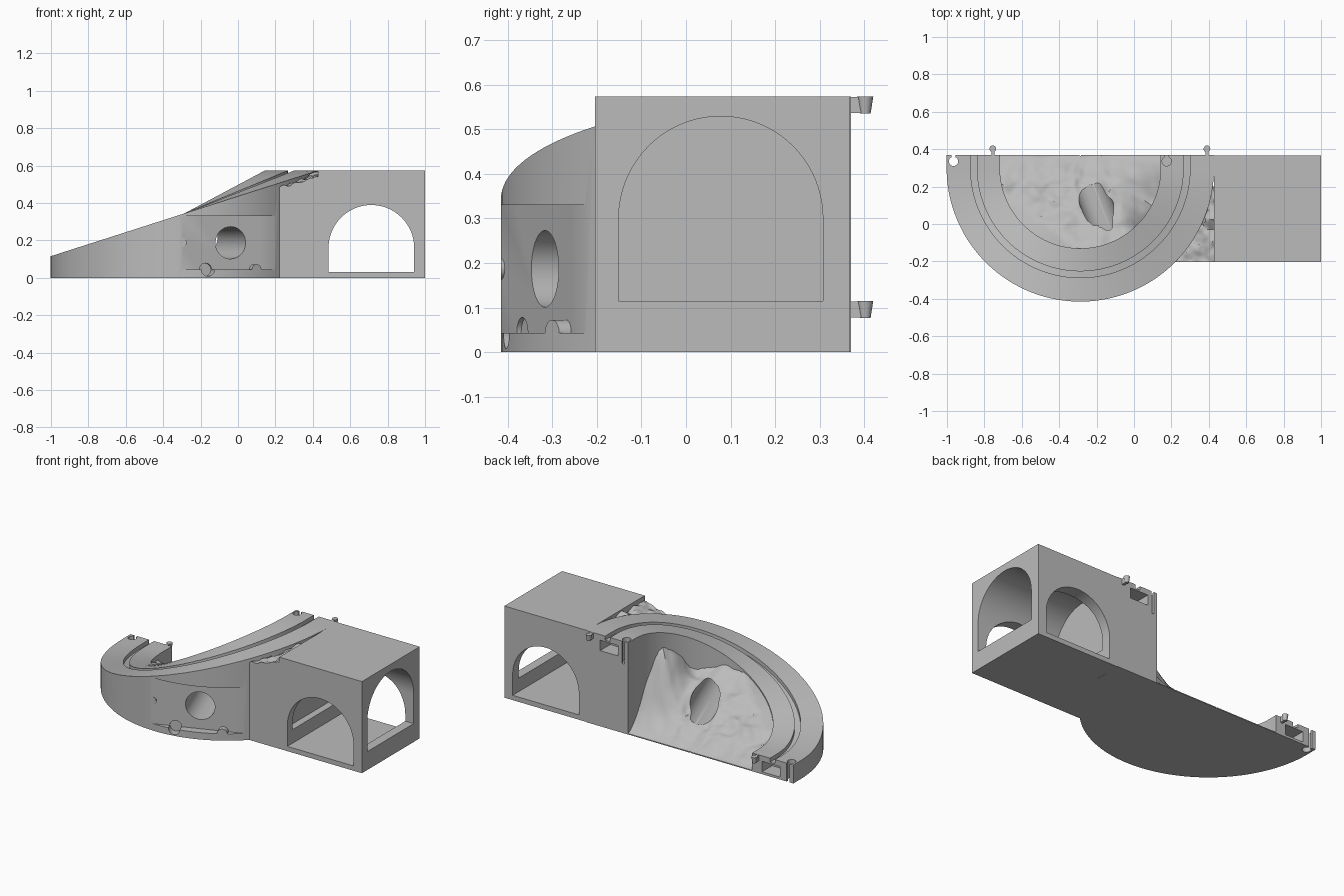
import bpy, bmesh
from math import sin, cos, pi, hypot, exp, atan2
from mathutils import Vector, Matrix, noise

cube = bpy.data.objects.get("Cube")
if cube:
    bpy.data.objects.remove(cube)

grey = bpy.data.materials.new("plain_grey")
grey.use_nodes = True
grey.diffuse_color = (0.5, 0.5, 0.5, 1)
grey.node_tree.nodes["Principled BSDF"].inputs["Base Color"].default_value = (0.5, 0.5, 0.5, 1)

CX, CY, BACK = -0.287, 0.30, 0.37      # bend centre and straight back edge
R_OUT, R_IN = 0.715, 0.43
HIGH, LOW = 0.573, 0.115


def finish(name, bm):
    bmesh.ops.recalc_face_normals(bm, faces=bm.faces[:])
    mesh = bpy.data.meshes.new(name)
    bm.to_mesh(mesh)
    bm.free()
    obj = bpy.data.objects.new(name, mesh)
    bpy.context.collection.objects.link(obj)
    mesh.materials.append(grey)
    return obj


def box(name, lo, hi, frame=None):
    bm = bmesh.new()
    lo, hi = Vector(lo), Vector(hi)
    bmesh.ops.create_cube(bm, size=1)
    for v in bm.verts:
        v.co = Vector([l + (h - l) * (c + 0.5) for l, h, c in zip(lo, hi, v.co)])
    if frame:
        bm.transform(frame)
    return finish(name, bm)


def rod(name, centre, axis, length, r1, r2=None, n=32):
    bm = bmesh.new()
    bmesh.ops.create_cone(bm, cap_ends=True, segments=n, radius1=r1,
                          radius2=r2 or r1, depth=length)
    turn = Vector((0, 0, 1)).rotation_difference(Vector(axis)).to_matrix().to_4x4()
    bm.transform(Matrix.Translation(centre) @ turn)
    return finish(name, bm)


def arch(name, centre, half, z0, spring, start, end, along_x):
    # Round-topped tunnel prism
    pts = [(-half, z0), (half, z0)]
    pts += [(half * cos(pi * i / 40), spring + half * sin(pi * i / 40)) for i in range(41)]
    bm = bmesh.new()
    place = (lambda a, z: (start, centre + a, z)) if along_x else (lambda a, z: (centre + a, start, z))
    face = bm.faces.new([bm.verts.new(place(a, z)) for a, z in pts])
    res = bmesh.ops.extrude_face_region(bm, geom=[face], use_keep_orig=True)
    shift = Vector((end - start, 0, 0) if along_x else (0, end - start, 0))
    for v in res["geom"]:
        if isinstance(v, bmesh.types.BMVert):
            v.co += shift
    return finish(name, bm)


def ground(name, nu, nv, point):
    # Height-field patch closed down to z = 0
    bm = bmesh.new()
    rows = [[bm.verts.new(point(i / nu, j / nv)) for j in range(nv + 1)] for i in range(nu + 1)]
    for a, b in zip(rows, rows[1:]):
        for j in range(nv):
            bm.faces.new((a[j], a[j + 1], b[j + 1], b[j]))
    res = bmesh.ops.extrude_face_region(bm, geom=bm.faces[:], use_keep_orig=True)
    for v in res["geom"]:
        if isinstance(v, bmesh.types.BMVert):
            v.co.z = 0
    return finish(name, bm)


def cut(obj, *cutters):
    for c in cutters:
        mod = obj.modifiers.new("cut", 'BOOLEAN')
        mod.operation, mod.solver, mod.object = 'DIFFERENCE', 'EXACT', c
        bpy.context.view_layer.objects.active = obj
        bpy.ops.object.modifier_apply(modifier=mod.name)


def discard(*objs):
    for o in objs:
        bpy.data.objects.remove(o)


def ramp_top(x, y):
    a = atan2(max(CY - y, 0), x - CX)
    return (HIGH + LOW) / 2 + (HIGH - LOW) / 2 * cos(a)


# Curved ramp with a running groove
STEPS, GROOVE = 72, (0.553, 0.587, 0.025)
bm = bmesh.new()
stations = [(0, BACK)] + [(pi * i / STEPS, CY) for i in range(STEPS + 1)] + [(pi, BACK)]
rings = []
for a, cy in stations:
    top = (HIGH + LOW) / 2 + (HIGH - LOW) / 2 * cos(a)
    g1, g2, d = GROOVE
    section = [(R_OUT, 0), (R_OUT, top), (g2, top), (g2, top - d),
               (g1, top - d), (g1, top), (R_IN, top), (R_IN, 0)]
    rings.append([bm.verts.new((CX + r * cos(a), cy - r * sin(a), z)) for r, z in section])
for p, q in zip(rings, rings[1:]):
    for k in range(8):
        m = (k + 1) % 8
        bm.faces.new((p[k], p[m], q[m], q[k]))
bm.faces.new(rings[0])
bm.faces.new(rings[-1])
ramp = finish("curved_ramp", bm)

# Flat recessed panel with puzzle-shaped edges
u = Vector((0.935, 0.355, 0))
n = Vector((0.355, -0.935, 0))
start = Vector((-0.3, -0.415, 0))
frame = Matrix((u, n, (0, 0, 1))).transposed().to_4x4()
frame.translation = start
panel = box("panel_cutter", (0, 0, 0.043), (0.6, 0.2, 0.33), frame)
tabs = [rod("tab", (-0.3, -0.415, 0.187), n, 0.5, 0.024)]
notches = []
for z in (0.043, 0.33):
    tabs.append(rod("tab", (0.1, -0.3, z), n, 0.5, 0.029))
    notches.append(rod("notch", Vector((-0.16, -0.404, z)) + n * 0.07, n, 0.24, 0.035))
cut(panel, *tabs)
cut(ramp, panel, *notches)
discard(panel, *tabs, *notches)

# Pockets and keyhole sockets in both back ends
for x0, x1, xk, top, depth in ((0.19, 0.335, 0.175, HIGH, 0.14), (-0.93, -0.785, -0.965, LOW, 0.2)):
    tools = [box("pocket", (x0 + 0.02, 0.27, top - 0.1), (x1, 0.5, top - 0.035)),
             rod("socket", (xk, 0.335, top - depth / 2 + 0.02), (0, 0, 1), depth + 0.04, 0.025),
             box("slit", (xk - 0.01, 0.335, top - depth), (xk + 0.01, 0.5, top + 0.02))]
    cut(ramp, *tools)
    discard(*tools)


# Rocky hillside inside the bend
def hill(s, t):
    span = pi * R_IN + 2 * (BACK - CY)
    d = s * span
    side = BACK - CY
    r = R_IN + 0.008
    if d < side:
        edge = Vector((CX + r, BACK - d, 0))
    elif d > span - side:
        edge = Vector((CX - r, BACK - (span - d), 0))
    else:
        a = (d - side) / R_IN
        edge = Vector((CX + r * cos(a), CY - r * sin(a), 0))
    p = Vector((CX, BACK - 0.001, 0)).lerp(edge, 0.01 + 0.99 * t)
    p.y = min(p.y, BACK - 0.001)
    rise = (BACK - p.y) / 0.5
    z = rise * (0.34 + 0.18 * min(p.x + 0.2, 0))
    z += 0.27 * min(rise * 3, 1) * exp(-((p.x - 0.12) ** 2 + (p.y - 0.1) ** 2) / 0.02)
    z += 0.035 * min(rise * 3, 1) * noise.fractal(p * 9, 1.0, 2.0, 3)
    p.z = min(max(z, 0.006), ramp_top(p.x, p.y) - 0.01)
    return p


hillside = ground("rocky_hillside", 64, 28, hill)

# Round bore through ramp and hillside
bore = rod("bore", Vector((-0.04, -0.316, 0.187)) - n * 0.3, n, 1.0, 0.086, n=48)
cut(ramp, bore)
cut(hillside, bore)
discard(bore)


# Rocks filling the corner between ramp and block
def rocks(s, t):
    p = Vector((0.221 + 0.209 * s, -0.204 + 0.404 * t, 0))
    p.z = 0.485 + 0.055 * s + 0.02 * t + 0.022 * noise.fractal(p * 14, 1.0, 2.0, 3)
    if hypot(p.x - CX, p.y - CY) < R_OUT:
        p.z = min(p.z, ramp_top(p.x, p.y) - 0.03)
    return p


corner = ground("corner_rocks", 18, 30, rocks)

# Block with crossing arched tunnels
block = box("tunnel_block", (0.428, -0.204, 0), (1, 0.367, HIGH))
front_arch = arch("front_arch", 0.713, 0.229, 0.03, 0.16, -0.5, 0.6, False)
side_arch = arch("side_arch", 0.078, 0.229, 0.115, 0.3, 0.44, 1.2, True)
cut(block, front_arch, side_arch)
discard(front_arch, side_arch)

# Connector pins on the back edge
for label, x, top in (("high", 0.39, HIGH), ("low", -0.755, LOW)):
    rod(label + "_pin", (x, 0.402, top - 0.019), (0, 0, 1), 0.038, 0.012, 0.018, 20)
    box(label + "_pin_neck", (x - 0.008, 0.36, top - 0.037), (x + 0.008, 0.395, top - 0.001))

# Smooth shading with sharp corners
for o in bpy.context.scene.objects:
    o.select_set(o.type == 'MESH')
bpy.context.view_layer.objects.active = ramp
bpy.ops.object.shade_smooth_by_angle(angle=0.6)
